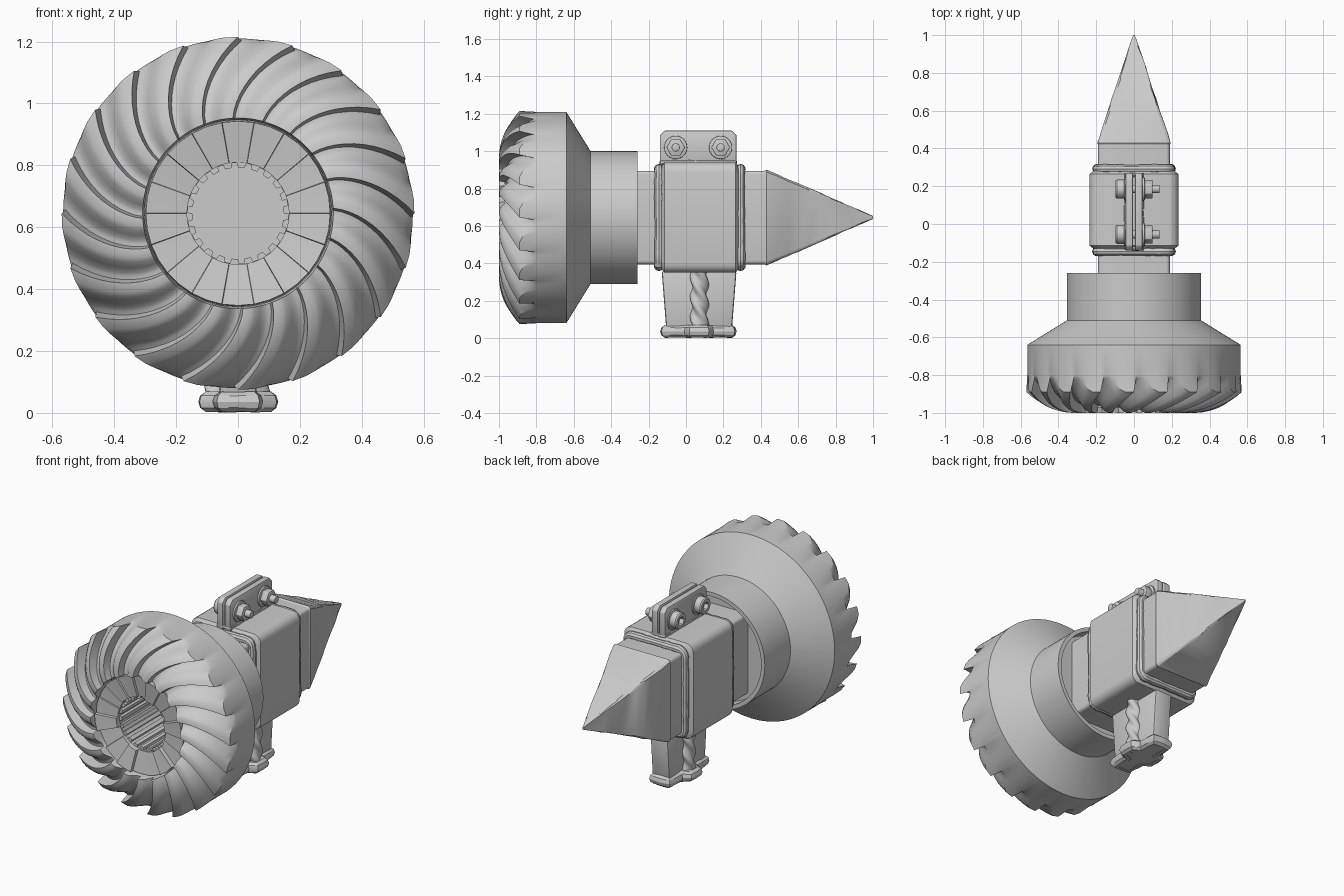
import bpy, bmesh, random
from math import sin, cos, pi, tau, radians
from mathutils import Vector, Matrix

if "Cube" in bpy.data.objects:
    bpy.data.objects.remove(bpy.data.objects["Cube"])

random.seed(4)
CZ = 0.645          # height of the main axis


def loft(name, rings, cap_a=True, cap_b=True):
    """Skin a list of equal-length closed rings."""
    bm = bmesh.new()
    rows = [[bm.verts.new(p) for p in ring] for ring in rings]
    n = len(rows[0])
    for a, b in zip(rows, rows[1:]):
        for i in range(n):
            j = (i + 1) % n
            bm.faces.new((a[i], a[j], b[j], b[i]))
    if cap_a:
        bm.faces.new(rows[0])
    if cap_b:
        bm.faces.new(rows[-1])
    bmesh.ops.recalc_face_normals(bm, faces=bm.faces)
    return finish(name, bm)


def finish(name, bm):
    me = bpy.data.meshes.new(name)
    bm.to_mesh(me)
    bm.free()
    ob = bpy.data.objects.new(name, me)
    bpy.context.collection.objects.link(ob)
    return ob


def bevel(ob, width, segments=2):
    m = ob.modifiers.new("bevel", 'BEVEL')
    m.width, m.segments = width, segments


def polar(r, y, a):
    return (r * cos(a), y, CZ + r * sin(a))


def rounded_rect(hx, hz, r, y, jitter=0.0):
    pts = []
    for k, (sx, sz) in enumerate(((1, 1), (-1, 1), (-1, -1), (1, -1))):
        for s in range(5):
            a = (k + s / 4) * pi / 2
            pts.append((sx * (hx - r) + r * cos(a) + random.uniform(-jitter, jitter), y,
                        CZ + sz * (hz - r) + r * sin(a) + random.uniform(-jitter, jitter)))
    return pts


def box(name, x, y, z, bev=0.01, taper=0.0):
    bm = bmesh.new()
    bmesh.ops.create_cube(bm, size=1)
    for v in bm.verts:
        low = v.co.z < 0
        v.co = Vector(((x[0] + x[1]) / 2 + v.co.x * (x[1] - x[0]),
                       (y[0] + y[1]) / 2 + v.co.y * (y[1] - y[0] - (taper if low else 0)),
                       (z[0] + z[1]) / 2 + v.co.z * (z[1] - z[0])))
    ob = finish(name, bm)
    bevel(ob, bev)
    return ob


def rod_x(name, x0, x1, y, z, r, sides=24, bev=0.004):
    ob = loft(name, [[(x, y + r * cos(i * tau / sides), z + r * sin(i * tau / sides))
                      for i in range(sides)] for x in (x0, x1)])
    bevel(ob, bev)
    return ob


def weld_bead(name, pts, radius, lump=0.15):
    cu = bpy.data.curves.new(name, 'CURVE')
    cu.dimensions = '3D'
    cu.bevel_depth, cu.bevel_resolution = radius, 3
    sp = cu.splines.new('POLY')
    sp.points.add(len(pts) - 1)
    for p, co in zip(sp.points, pts):
        p.co = (*co, 1)
        p.radius = 1 + random.uniform(-lump, lump)
    sp.use_cyclic_u = True
    ob = bpy.data.objects.new(name, cu)
    bpy.context.collection.objects.link(ob)


def subdivide(pts, step):
    out = []
    for a, b in zip(pts, pts[1:] + pts[:1]):
        a, b = Vector(a), Vector(b)
        n = max(1, round((b - a).length / step))
        out += [a.lerp(b, i / n) for i in range(n)]
    return out


# Spiral bevel gear: twisted tooth face, then the turned body and recessed collar
TEETH = 20
tooth = [(0, 1), (.1, 1), (.17, 0), (.42, 0), (.58, .2), (.74, .6), (.9, .95)]   # fraction, depth
columns = [((k + f) * tau / TEETH, d) for k in range(TEETH) for f, d in tooth]
rings = [[polar(.302, y, a) for a, d in columns] for y in (-.85, -.945)]
STEPS = 10
for s in range(STEPS + 1):
    t = s / STEPS
    twist = -radians(21) * t ** 1.35
    rings.append([polar(.308 + .262 * t - .012 * d * t,
                        -1 + .11 * t ** 2.2 + d * (.04 + .035 * t), a + twist)
                  for a, d in columns])
for r, y in ((.565, -.80), (.565, -.64), (.355, -.51), (.355, -.26), (.33, -.26), (.33, -.33)):
    rings.append([polar(r, y, a - radians(21)) for a, d in columns])
loft("bevel_gear", rings, cap_a=False)

# Clutch ring in the gear's centre: stepped sectors
SECT = 18
heights = (-.972, -.95, -.955, -.972, -.945, -.96)
cols = [((k + e) * tau / SECT, heights[k % 6]) for k in range(SECT) for e in (.01, .5, .99)]
loft("clutch_ring", [[polar(.302, -.86, a) for a, h in cols],
                     [polar(.298, h, a) for a, h in cols],
                     [polar(.165, h + .02, a) for a, h in cols],
                     [polar(.165, -.86, a) for a, h in cols]], False, False)

# Splined bore with a flat end
spl = [((k + f) * tau / 22, r) for k in range(22)
       for f, r in ((0, .148), (.5, .148), (.56, .163), (.94, .163))]
loft("splined_bore", [[polar(.168, -.92, a) for a, r in spl],
                      [polar(r, -.92, a) for a, r in spl],
                      [polar(r, -.58, a) for a, r in spl]], cap_a=False)

# Square shaft and rough hand-forged spike
loft("square_shaft", [rounded_rect(.19, .25, .02, y) for y in (-.34, .43)])
spike = [rounded_rect(.19, .25, .02, .42)]
for i in range(10):
    t = i / 10
    k = 1 - t
    spike.append(rounded_rect(.19 * k + .004, .25 * k + .006, .02 * k + .002, .43 + .57 * t,
                              .0035 if i else 0))
spike.append(rounded_rect(.004, .008, .002, 1.0))
loft("spike", spike)

# Clamp sleeve with softened ends and weld beads
loft("clamp_sleeve", [rounded_rect(.235 - i, .295 - i, .05, y) for i, y in
                      ((.02, -.13), (0, -.115), (0, .265), (.02, .28))])
for name, y in (("front_weld", -.145), ("rear_weld", .292)):
    weld_bead(name, subdivide(rounded_rect(.195, .26, .035, y), .03), .024, .12)

# Clamp ears on top
for side, x in (("left", (-.045, -.006)), ("right", (.006, .045))):
    loft_pts = [(-.14, .92), (.27, .92), (.27, 1.085), (.245, 1.11), (-.115, 1.11), (-.14, 1.085)]
    ear = loft(side + "_clamp_ear", [[(xx, y, z) for y, z in loft_pts] for xx in x])
    bevel(ear, .006)
weld_bead("ear_weld", subdivide([(-.04, -.13, .94), (.04, -.13, .94),
                                 (.04, .26, .94), (-.04, .26, .94)], .03), .012)

# Clamp bolts: socket head on the left, washer and nut on the right
for n, y in (("front", -.055), ("rear", .185)):
    z = 1.02
    rod_x(n + "_bolt_shank", -.06, .135, y, z, .022)
    for s, x in (("left", -.052), ("right", .045)):
        rod_x(n + "_washer_" + s, x, x + .012, y, z, .062)
    rod_x(n + "_nut", .055, .098, y, z, .05, 6)
    circ = lambda x, r, m: [(x, y + r * cos(a), z + r * sin(a)) for a in
                            (i * tau / 24 for i in range(24))] if not m else [
        (x, y + r * cos(a) * cos(pi / 6) / cos(a % (pi / 3) - pi / 6),
         z + r * sin(a) * cos(pi / 6) / cos(a % (pi / 3) - pi / 6)) for a in
        (i * tau / 24 for i in range(24))]
    loft(n + "_bolt_head", [circ(-.05, .05, 0), circ(-.09, .05, 0), circ(-.097, .044, 0),
                            circ(-.097, .028, 1), circ(-.07, .028, 1)])

# Tapered foot web with twisted bars on both sides
box("foot_web", (-.06, .06), (-.13, .27), (.04, .36), .012, .05)
for side, sx in (("left", -1), ("right", 1)):
    bar = []
    for i in range(41):
        z = .04 + .32 * i / 40
        bar.append([(sx * .058 + r * cos(a), .072 + r * sin(a), z)
                    for a in (j * tau / 30 for j in range(30))
                    for r in (.043 + .008 * cos(3 * a + i / 40 * tau * 3),)])
    loft(side + "_twisted_bar", bar)

# Lumpy weld pad under the foot, following the cross-shaped footprint
half = [(.045, -.105), (.05, .01), (.095, .035), (.095, .105), (.05, .13), (.045, .235)]
outline = half + [(-x, y) for x, y in reversed(half)]
weld_bead("foot_weld", subdivide([(x, y, .036) for x, y in outline], .035), .034, .07)
loft("foot_pad", [[(x, y, z) for x, y in outline] for z in (.006, .06)])

# Turn everything into meshes and smooth with sharp creases
bpy.ops.object.select_all(action='SELECT')
bpy.context.view_layer.objects.active = bpy.data.objects["bevel_gear"]
bpy.ops.object.convert(target='MESH')
bpy.ops.object.shade_smooth_by_angle(angle=radians(32))
